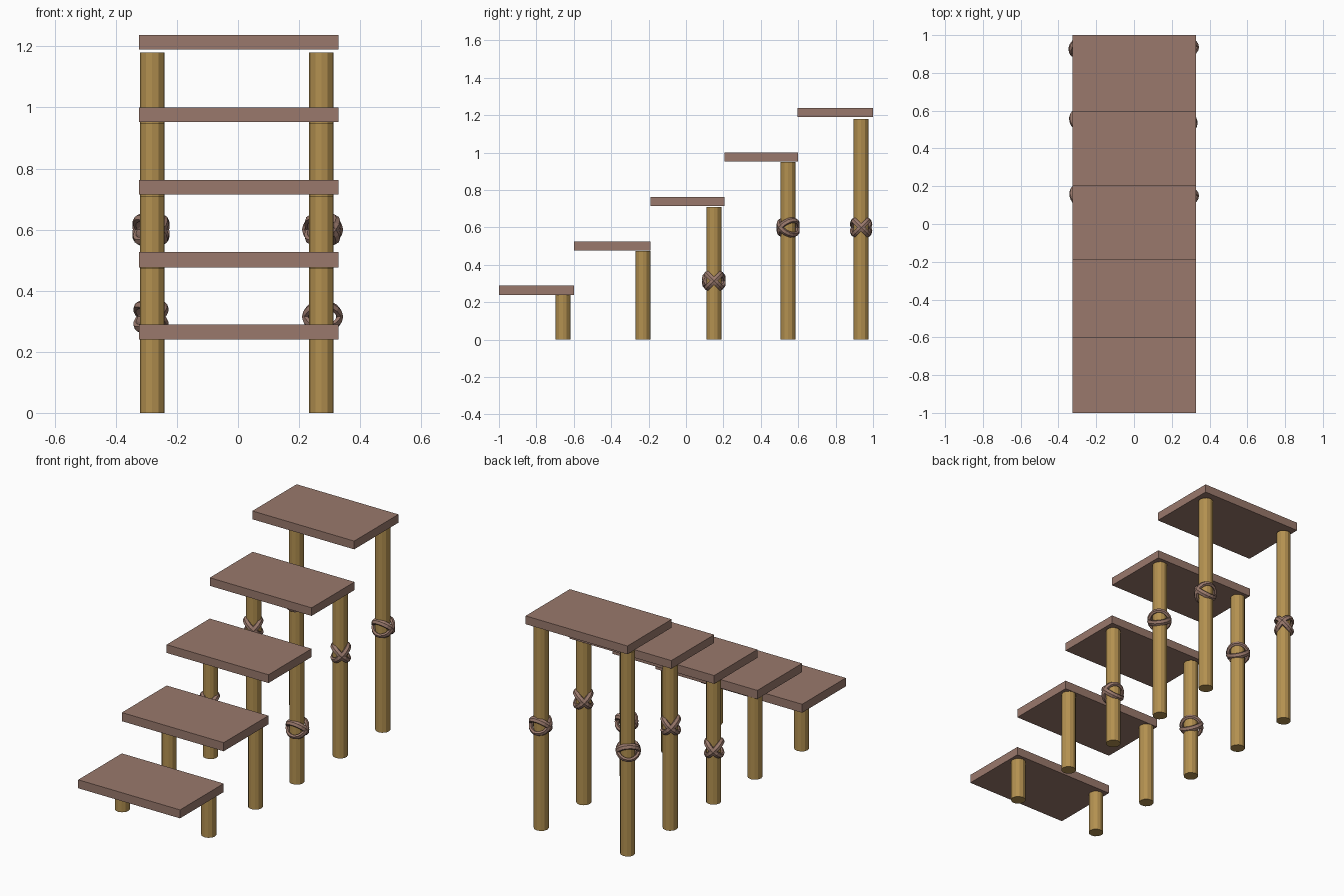
import bpy
from math import radians
from mathutils import Matrix

if "Cube" in bpy.data.objects:
    bpy.data.objects.remove(bpy.data.objects["Cube"])


def material(name, color):
    m = bpy.data.materials.new(name)
    m.diffuse_color = (*color, 1)
    m.use_nodes = True
    m.node_tree.nodes["Principled BSDF"].inputs["Base Color"].default_value = m.diffuse_color
    return m


brown = material("tread_brown", (0.32, 0.19, 0.15))
tan = material("post_tan", (0.45, 0.28, 0.08))
rope = material("rope_brown", (0.32, 0.19, 0.15))


def finish(name, mat):
    o = bpy.context.object
    o.name = name
    o.data.materials.append(mat)
    return o


def tread(i, y0, y1, z0, z1):
    bpy.ops.mesh.primitive_cube_add(size=1, location=(0.002, (y0 + y1) / 2, (z0 + z1) / 2))
    finish(f"tread_{i}", brown).scale = (0.653, y1 - y0, z1 - z0)


def post(i, side, x, y, top):
    bpy.ops.mesh.primitive_cylinder_add(vertices=12, radius=0.04, depth=top, location=(x, y, top / 2))
    finish(f"{side}_post_{i}", tan)


def lashing(i, side, x, y, z, spin):
    # two flattened rings crossed around the post; the cross faces the spin angle
    for k, tilt in enumerate((45, -45)):
        bpy.ops.mesh.primitive_torus_add(major_radius=0.056, minor_radius=0.0115,
                                         major_segments=18, minor_segments=6)
        o = finish(f"{side}_lashing_{i}_{k + 1}", rope)
        o.data.transform(Matrix.Translation((x, y, z)) @ Matrix.Rotation(radians(spin), 4, 'Z')
                         @ Matrix.Rotation(radians(tilt), 4, 'X')
                         @ Matrix.Diagonal((1, 1, 1.5, 1)))


# tread y range, tread z range, post y, post top, lashing (height, left spin, right spin)
steps = [
    (-1.00, -0.60, 0.240, 0.289, -0.658, 0.240, None),
    (-0.60, -0.19, 0.476, 0.526, -0.230, 0.475, None),
    (-0.19, 0.205, 0.715, 0.763, 0.149, 0.709, (0.315, -60, 0)),
    (0.205, 0.598, 0.953, 1.000, 0.546, 0.949, (0.60, -55, -50)),
    (0.595, 1.00, 1.190, 1.238, 0.936, 1.180, (0.60, 40, 0)),
]
for i, (y0, y1, z0, z1, py, top, tie) in enumerate(steps, 1):
    tread(i, y0, y1, z0, z1)
    for s, (side, x) in enumerate((("left", -0.281), ("right", 0.273))):
        post(i, side, x, py, top)
        if tie:
            lashing(i, side, x + (-0.004 if s == 0 else 0.004), py, tie[0], tie[1 + s])
